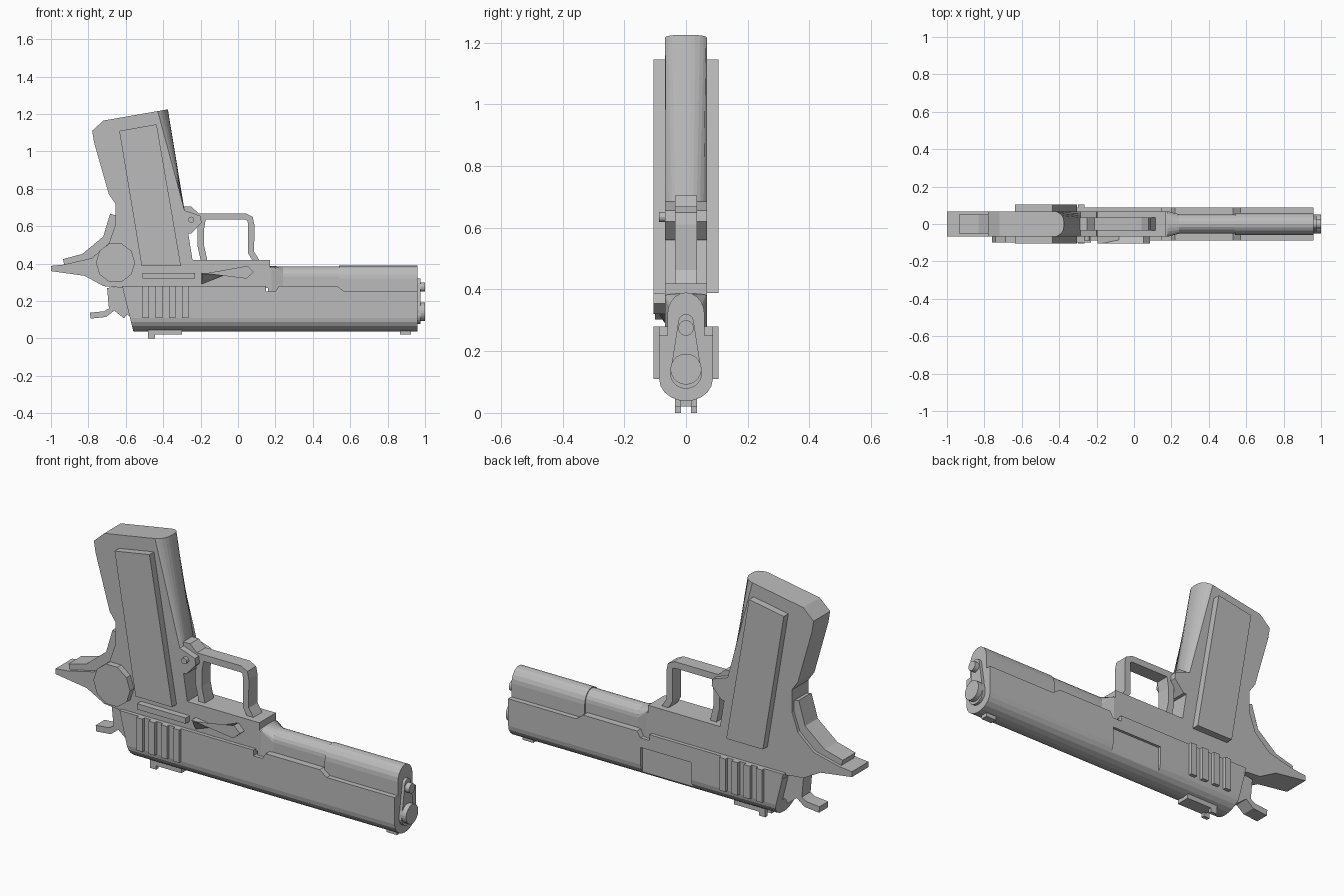
import bpy, bmesh, math

default_cube = bpy.data.objects.get("Cube")
if default_cube:
    bpy.data.objects.remove(default_cube, do_unlink=True)

grey = (.5, .5, .5, 1)
metal = bpy.data.materials.new("plain_grey")
metal.use_nodes = True
metal.diffuse_color = grey
metal.node_tree.nodes["Principled BSDF"].inputs["Base Color"].default_value = grey

# Shared half widths and levels
frame_half, slide_half, outer_half, thin_half = .068, .087, .105, .036
slide_top, ledge, frame_top, muzzle_end = .28, .25, .42, .96


def finish(name, bm):
    bmesh.ops.recalc_face_normals(bm, faces=bm.faces)
    mesh = bpy.data.meshes.new(name)
    bm.to_mesh(mesh)
    bm.free()
    mesh.materials.append(metal)
    obj = bpy.data.objects.new(name, mesh)
    bpy.context.collection.objects.link(obj)
    return obj


def loft(rings):
    """Join rings of equal length and cap both ends."""
    bm = bmesh.new()
    loops = [[bm.verts.new(point) for point in ring] for ring in rings]
    for near, far in zip(loops, loops[1:]):
        for i in range(len(near)):
            bm.faces.new((near[i - 1], near[i], far[i], far[i - 1]))
    bm.faces.new(loops[0])
    bm.faces.new(loops[-1])
    return bm


def plate(outline, start, end, far_outline=None):
    """Outline in x and z, stretched across y."""
    return loft([[(x, start, z) for x, z in outline],
                 [(x, end, z) for x, z in far_outline or outline]])


def centred(name, outline, half):
    return finish(name, plate(outline, -half, half))


def rectangle(left, right, low, high):
    return [(left, low), (right, low), (right, high), (left, high)]


def oval(x, z, across, up, sides):
    angles = [math.tau * i / sides for i in range(sides)]
    return [(x + across * math.cos(a), z + up * math.sin(a)) for a in angles]


def strip(path, thickness):
    """Thicken a path in the side plane into a closed outline."""
    left, right = [], []
    for i, (x, z) in enumerate(path):
        before, after = path[max(i - 1, 0)], path[min(i + 1, len(path) - 1)]
        dx, dz = after[0] - before[0], after[1] - before[1]
        scale = thickness / 2 / math.hypot(dx, dz)
        left.append((x - dz * scale, z + dx * scale))
        right.append((x + dz * scale, z - dx * scale))
    return left + right[::-1]


def arch(half, base, spring, crown, steps=10):
    """Straight walls from base to spring, then an elliptic crown."""
    angles = [math.pi * i / steps for i in range(steps + 1)]
    curve = [(half * math.cos(a), spring + (crown - spring) * math.sin(a)) for a in angles]
    return [(half, base)] + curve + [(-half, base)]


def drop(low, low_radius, high, high_radius, sides=24):
    """Hull of a lower and an upper circle in y and z."""
    ring = []
    for i in range(sides):
        angle = math.tau * (i + .5) / sides
        upper = angle < math.pi
        radius, centre = (high_radius, high) if upper else (low_radius, low)
        ring.append((radius * math.cos(angle), centre + radius * math.sin(angle)))
    return ring


def along(name, *stations):
    """Sections in y and z, joined along x."""
    return finish(name, loft([[(x, y, z) for y, z in section] for x, section in stations]))


# Slide with rounded underside and slanted rear
underside = arch(slide_half, ledge, .11, .038)
rear = [(-.62 + (slide_top - z) / 4, y, z) for y, z in underside]
slide = finish("slide", loft([rear, [(muzzle_end, y, z) for y, z in underside]]))
rail_rear = [(-.61, ledge), (-.62, slide_top), (.15, slide_top), (.15, ledge)]
centred("rear_rail", rail_rear, slide_half)
rail_front = [(.2, ledge), (.22, slide_top), (.53, slide_top), (.57, ledge)]
centred("front_rail", rail_front, slide_half)

# Recessed port on the left side of the slide
cutter = finish("port_cutter", plate(rectangle(-.09, .2, .06, .2), .073, .2))
cutter.hide_render = cutter.hide_viewport = True
recess = slide.modifiers.new("port", "BOOLEAN")
recess.operation = "DIFFERENCE"
recess.solver = "EXACT"
recess.object = cutter

# Dust cover, its tapered joint with the frame, and the nose
joint = arch(frame_half, ledge, .38, .387)
cover = arch(.052, ledge, .33, .385)
along("dust_cover", (.16, joint), (.18, joint), (.24, cover), (.54, cover))
nose = arch(.06, ledge, .32, .39)
along("nose_cover", (.54, nose), (muzzle_end, nose))

# Frame, tail and grip safety
centred("frame", rectangle(-.64, .17, .27, frame_top), frame_half)
tail = [(-.6, .27), (-.72, .28), (-.82, .335), (-1, .36), (-1, .388),
        (-.93, .395), (-.78, .43), (-.69, .51), (-.635, .665), (-.5, .6)]
centred("tail", tail, frame_half)
safety_path = [(-.93, .4), (-.82, .43), (-.7, .53), (-.66, .66)]
centred("grip_safety", strip(safety_path, .05), .052)

# Grip with a rounded front strap
grip_outline = [(-.375, 1.225), (-.72, 1.165), (-.78, 1.11), (-.77, 1.05), (-.69, .77),
                (-.655, .72), (-.66, .4), (-.24, .4), (-.285, .68)]
grip = plate(grip_outline, -frame_half, frame_half)
strap = [e for e in grip.edges
         if all(v.co.x > -.4 and v.co.z > .6 for v in e.verts)
         and abs(e.verts[0].co.z - e.verts[1].co.z) > .1]
bmesh.ops.bevel(grip, geom=strap, offset=.055, segments=5, profile=.5, affect="EDGES")
finish("grip", grip)

# Parts that repeat on both sides
panel_outline = [(-.635, 1.11), (-.435, 1.145), (-.305, .388), (-.515, .388)]
for side_name, sign in (("right", -1), ("left", 1)):
    inner, outer = sign * frame_half / 2, sign * outer_half
    finish(side_name + "_grip_panel", plate(panel_outline, inner, outer))
    for i in range(4):
        start = -.51 + i * .07
        rib = rectangle(start, start + .035, .11, slide_top)
        finish(side_name + "_slide_rib", plate(rib, inner, outer))
    post = rectangle(-.48, -.445, 0, .06)
    finish(side_name + "_rear_sight_post", plate(post, inner / 2, sign * thin_half))

# Trigger housing, guard and trigger
housing = [(-.32, .56), (-.25, .56), (-.195, .62), (-.2, .655), (-.3, .69)]
centred("trigger_housing", housing, frame_half)
root = [(-.32, .65), (-.19, .65), (-.25, .705), (-.3, .705)]
centred("guard_root", root, thin_half)
guard_path = [(-.22, .652), (.04, .652), (.065, .64), (.07, .61), (.07, .46), (.1, .41)]
centred("trigger_guard", strip(guard_path, .034), thin_half)
trigger_path = [(-.19, .64), (-.2, .58), (-.2, .5), (-.18, .41)]
centred("trigger", strip(trigger_path, .035), thin_half)
finish("trigger_pin", plate(oval(-.25, .635, .016, .016, sides=12), 0, -slide_half))

# Controls on the right side
blob = oval(-.655, .405, .105, .108, sides=10)
finish("thumb_safety", plate(blob, 0, -.1))
finish("spring_tube", plate(rectangle(-.51, -.23, .32, .35), 0, -.1))
lever_front = [(-.195, .35), (.05, .388), (.085, .355), (.045, .32)]
lever_back = [(-.195, .29)] + lever_front[1:]
lever_back.insert(0, lever_front[0])
lever_front.insert(0, lever_front[0])
lever_front[1] = (-.19, .345)
finish("stop_lever", plate(lever_back, -frame_half, -outer_half, lever_front))

# Hammer: spur and shank
spur_path = [(-.79, .122), (-.71, .13), (-.66, .165), (-.6, .12)]
centred("hammer_spur", strip(spur_path, .032), thin_half)
shank = [(-.69, .16), (-.7, .27), (-.6, slide_top), (-.58, .12), (-.65, .16)]
centred("hammer_shank", shank, thin_half)

# Sights
centred("rear_sight_base", rectangle(-.46, -.3, .02, .06), thin_half)
centred("front_sight", rectangle(.865, .925, .02, .06), thin_half / 2)

# Muzzle plate, barrel and spring plug
for name, tip, ring in (("muzzle_plate", .975, drop(.13, .052, .295, .025)),
                        ("barrel", 1, drop(.142, .05, .142, .05)),
                        ("spring_plug", 1, drop(.275, .025, .275, .025))):
    along(name, (muzzle_end - .01, ring), (tip, ring))
